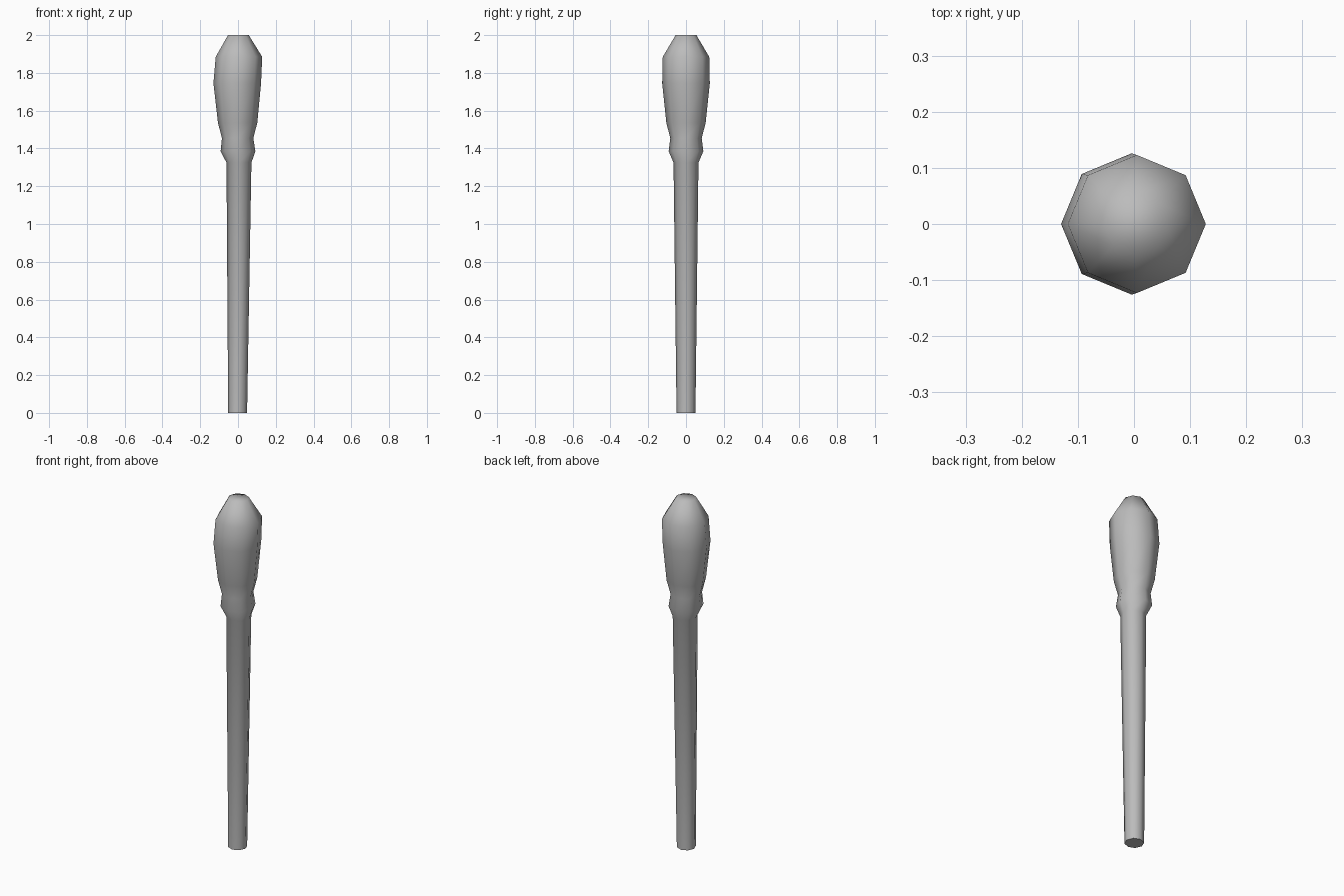
import bpy
import bmesh
from math import cos, sin, tau

cube = bpy.data.objects.get("Cube")
if cube:
    bpy.data.objects.remove(cube, do_unlink=True)

SIDES = 8

# Plain grey finish
grey = bpy.data.materials.new("grey")
grey.use_nodes = True
colour = (0.5, 0.5, 0.5, 1)
grey.diffuse_color = colour
grey.node_tree.nodes["Principled BSDF"].inputs["Base Color"].default_value = colour

# Profile rings from foot to tip: height, radius, sideways offset
rings = [
    (0.0, 0.05, -0.002),
    (1.325, 0.066, 0.005),
    (1.385, 0.092, 0.0),
    (1.455, 0.083, -0.002),
    (1.535, 0.104, -0.002),
    (1.745, 0.126, -0.004),
    (1.885, 0.123, 0.005),
    (2.0, 0.055, 0.002),
]

# Shaft, collar and rounded head as one eight-sided body
bm = bmesh.new()
loops = []
for z, radius, shift in rings:
    loops.append([
        bm.verts.new((shift + radius * cos(tau * i / SIDES),
                      radius * sin(tau * i / SIDES), z))
        for i in range(SIDES)
    ])
for low, high in zip(loops, loops[1:]):
    for i in range(SIDES):
        j = (i + 1) % SIDES
        bm.faces.new((low[i], low[j], high[j], high[i]))

# Caps: crisp foot, softly shaded tip
foot = bm.faces.new(loops[0][::-1])
bm.faces.new(loops[-1])
for face in bm.faces:
    face.smooth = face is not foot
for edge in foot.edges:
    edge.smooth = False

mesh = bpy.data.meshes.new("handled_shaft")
bm.to_mesh(mesh)
bm.free()
mesh.materials.append(grey)
body = bpy.data.objects.new("handled_shaft", mesh)
bpy.context.collection.objects.link(body)
